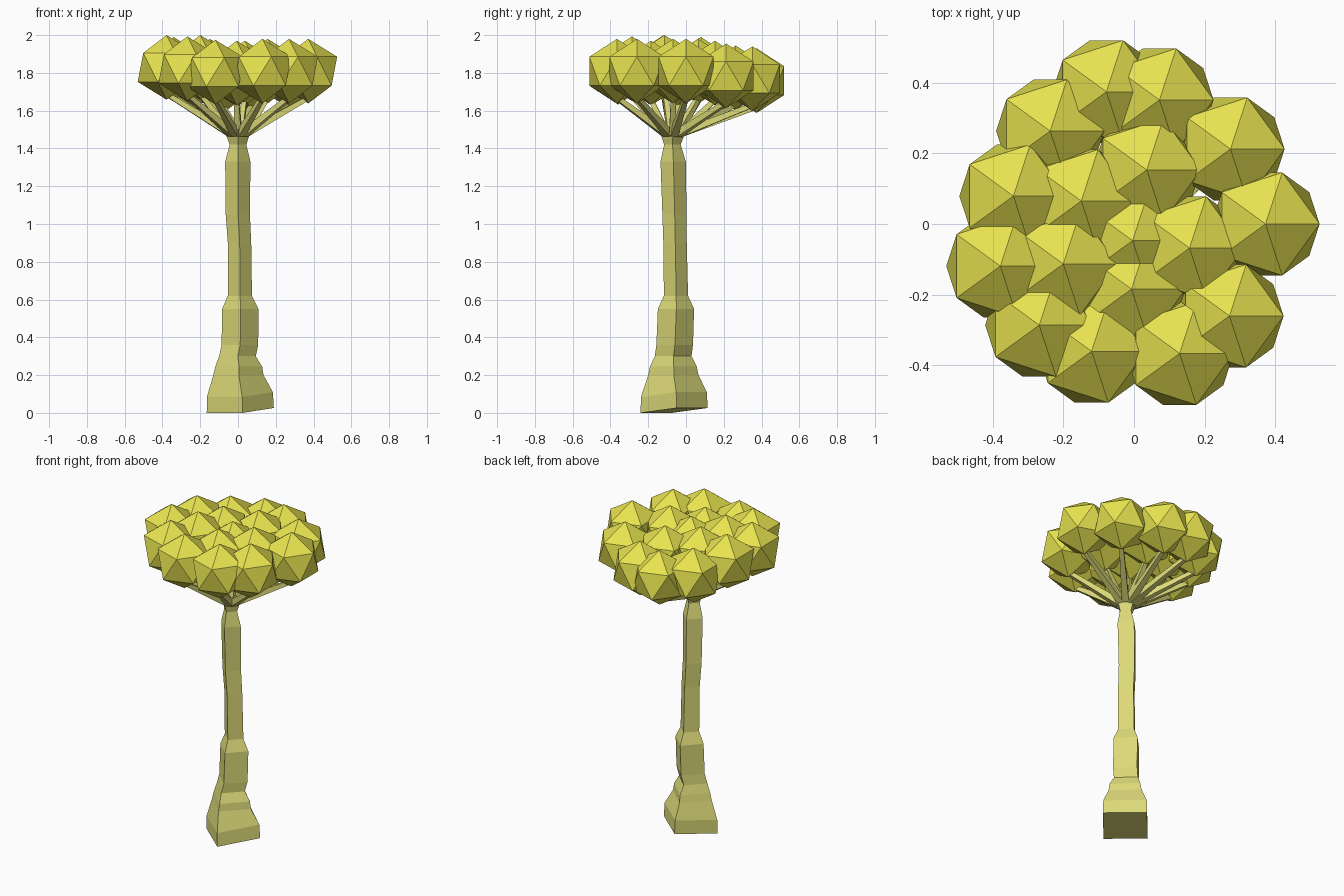
import bpy, bmesh, math
from mathutils import Vector, Matrix

if "Cube" in bpy.data.objects:
    bpy.data.objects.remove(bpy.data.objects["Cube"])


def material(name, color):
    m = bpy.data.materials.new(name)
    m.diffuse_color = color
    m.use_nodes = True
    m.node_tree.nodes["Principled BSDF"].inputs["Base Color"].default_value = m.diffuse_color
    return m


BARK = material("bark", (0.72, 0.70, 0.19, 1))
LEAF = material("leaf", (0.80, 0.77, 0.08, 1))


def finish(name, bm, mat):
    bmesh.ops.recalc_face_normals(bm, faces=bm.faces)
    mesh = bpy.data.meshes.new(name)
    bm.to_mesh(mesh)
    bm.free()
    mesh.materials.append(mat)
    obj = bpy.data.objects.new(name, mesh)
    bpy.context.collection.objects.link(obj)
    return obj


def loft(name, rings, mat):
    """Skin a list of rings (each a list of points) and cap both ends."""
    bm = bmesh.new()
    loops = [[bm.verts.new(p) for p in ring] for ring in rings]
    n = len(loops[0])
    for a, b in zip(loops, loops[1:]):
        for i in range(n):
            j = (i + 1) % n
            bm.faces.new((a[i], a[j], b[j], b[i]))
    bm.faces.new(loops[0][::-1])
    bm.faces.new(loops[-1])
    return finish(name, bm, mat)


# Trunk: square sections set corner-forward (z, centre x, centre y, half diagonal)
sections = [
    (0.013, 0.012, -0.063, 0.178), (0.097, 0.010, -0.064, 0.175),
    (0.20, 0.002, -0.067, 0.133), (0.245, 0.004, -0.067, 0.124),
    (0.30, -0.003, -0.068, 0.097), (0.36, 0.010, -0.060, 0.097),
    (0.55, 0.012, -0.053, 0.096), (0.62, 0.010, -0.053, 0.064),
    (0.90, 0.008, -0.058, 0.062), (1.05, -0.001, -0.061, 0.064),
    (1.33, -0.001, -0.068, 0.067), (1.42, 0.000, -0.072, 0.044),
    (1.50, -0.002, -0.070, 0.072),
]
rings = []
for k, (z, cx, cy, r) in enumerate(sections):
    twist = math.radians(4 if k < 2 else 1)
    tilt = 0.013 if k < 2 else 0.0          # foot is slightly tilted
    ring = []
    for i in range(4):
        a = twist - math.pi / 2 + i * math.pi / 2
        ring.append((cx + r * math.cos(a), cy + r * math.sin(a),
                     z + tilt * (1 if i in (1, 2) else -1)))
    rings.append(ring)
loft("trunk", rings, BARK)

# Leaf clumps: equal icosahedra (x, y, top z)
R = 0.171
clumps = [
    (0.372, 0.0, 1.98), (0.273, 0.212, 1.955), (0.072, 0.351, 1.94),
    (-0.078, 0.374, 1.93), (-0.237, 0.263, 1.945), (-0.341, 0.079, 1.99),
    (-0.378, -0.119, 2.0), (-0.268, -0.286, 1.993), (-0.120, -0.360, 1.975),
    (0.129, -0.366, 1.98), (0.270, -0.260, 1.98), (0.036, 0.153, 1.97),
    (-0.149, 0.065, 1.98), (-0.200, -0.113, 2.0), (-0.007, -0.184, 1.97),
    (0.157, -0.068, 1.98), (-0.004, -0.047, 1.965),
]
crown = Vector((0, -0.07, 1.48))
for n, (x, y, top) in enumerate(clumps, 1):
    bm = bmesh.new()
    bmesh.ops.create_icosphere(bm, subdivisions=1, radius=R,
                               matrix=Matrix.Translation((x, y, top - R)))
    finish(f"leaf_clump_{n}", bm, LEAF)

    # Tapered square branch from the crown of the trunk into the clump
    end = Vector((x, y, top - 2 * R + 0.03))
    out = Vector((x, y + 0.07, 0))
    start = crown + out.normalized() * min(0.042, out.length * 0.3)
    d = (end - start).normalized()
    side = d.cross(Vector((0, 0, 1))).normalized()
    up = side.cross(d)
    loft(f"branch_{n}",
         [[c + (side * sx + up * sy) * h for sx, sy in ((-1, -1), (1, -1), (1, 1), (-1, 1))]
          for c, h in ((start, 0.020), (end, 0.012))], BARK)
